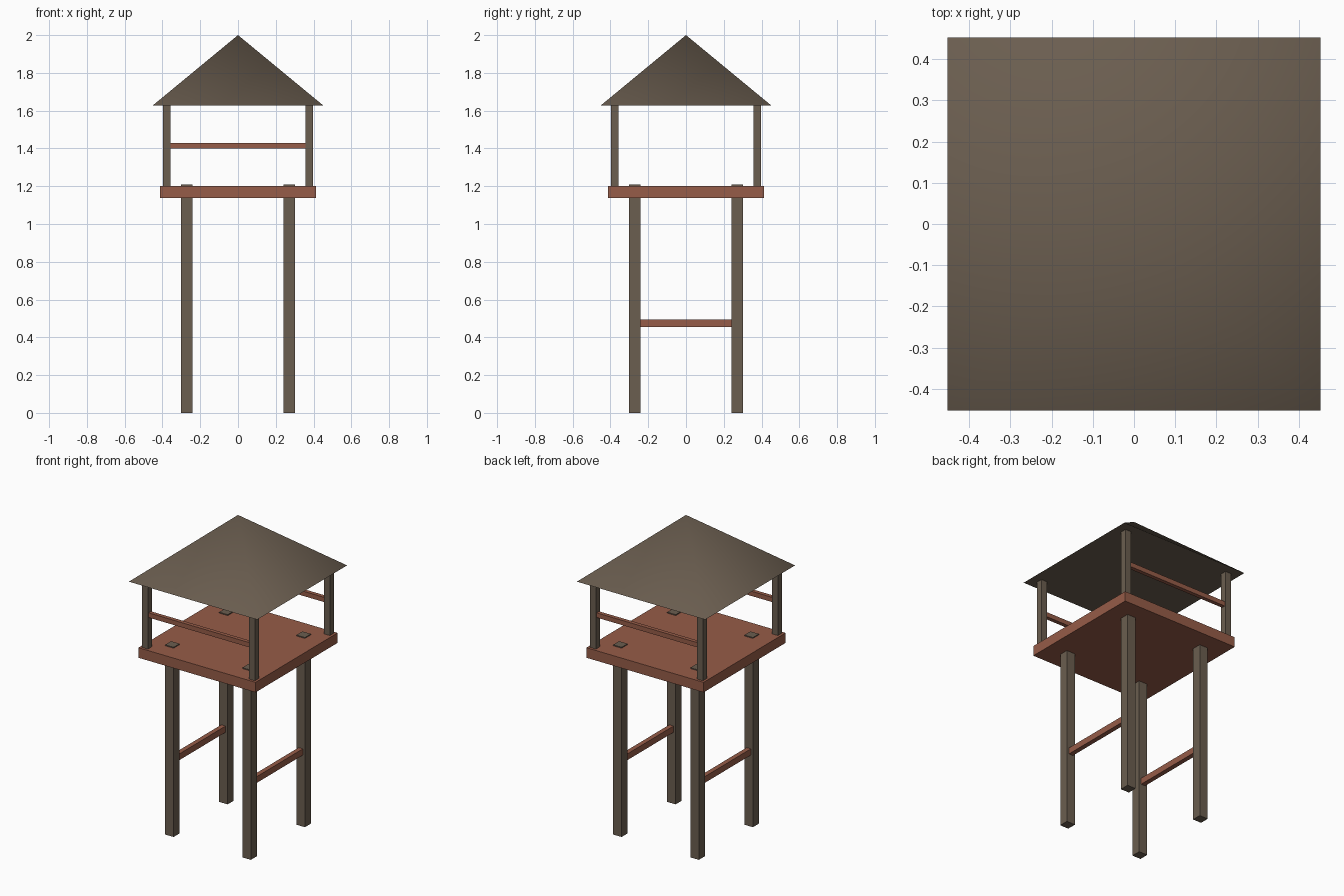
import bpy, bmesh, math

if "Cube" in bpy.data.objects:
    bpy.data.objects.remove(bpy.data.objects["Cube"])


def material(name, rgb):
    m = bpy.data.materials.new(name)
    m.diffuse_color = (*rgb, 1.0)
    m.use_nodes = True
    m.node_tree.nodes["Principled BSDF"].inputs["Base Color"].default_value = m.diffuse_color
    return m


GREY_WOOD = material("weathered grey wood", (0.147, 0.112, 0.080))
RED_WOOD = material("reddish wood", (0.305, 0.107, 0.065))


def finish(name, bm, mat):
    mesh = bpy.data.meshes.new(name)
    bmesh.ops.recalc_face_normals(bm, faces=bm.faces)
    bm.to_mesh(mesh)
    bm.free()
    mesh.materials.append(mat)
    ob = bpy.data.objects.new(name, mesh)
    bpy.context.collection.objects.link(ob)
    return ob


def box(name, center, size, mat):
    bm = bmesh.new()
    bmesh.ops.create_cube(bm, size=1.0)
    bmesh.ops.scale(bm, vec=size, verts=bm.verts)
    bmesh.ops.translate(bm, vec=center, verts=bm.verts)
    return finish(name, bm, mat)


LEG, POST = 0.272, 0.377   # offsets of legs and roof posts from the centre

# Platform
box("platform", (0, 0, 1.17), (0.825, 0.825, 0.064), RED_WOOD)

# Legs (poking slightly through the platform) and roof posts
for sx, side in ((-1, "left"), (1, "right")):
    for sy, end in ((-1, "front"), (1, "back")):
        box(f"{end}_{side}_leg", (sx * LEG, sy * LEG, 0.604),
            (0.06, 0.06, 1.208), GREY_WOOD)
        box(f"{end}_{side}_post", (sx * POST, sy * POST, 1.415),
            (0.04, 0.04, 0.43), GREY_WOOD)

# Leg braces on the left and right sides
for s, side in ((-1, "left"), (1, "right")):
    box(f"{side}_brace", (s * LEG, 0, 0.475), (0.03, 2 * LEG - 0.05, 0.04), RED_WOOD)

# Hand rails at front and back
for s, end in ((-1, "front"), (1, "back")):
    box(f"{end}_rail", (0, s * POST, 1.415), (2 * POST - 0.03, 0.025, 0.03), RED_WOOD)

# Four-sided pyramid roof, smooth over the hips with a sharp eave
bm = bmesh.new()
bmesh.ops.create_cone(bm, cap_ends=True, segments=4, radius1=0.452 * math.sqrt(2),
                      radius2=0, depth=0.373)
bmesh.ops.remove_doubles(bm, verts=bm.verts, dist=0.0001)
# turn the square so its edges follow the axes
first = bm.verts[:][0].co
if min(abs(first.x), abs(first.y)) < 0.01:
    for v in bm.verts:
        x, y = v.co.x, v.co.y
        v.co.x, v.co.y = (x - y) * math.sqrt(0.5), (x + y) * math.sqrt(0.5)
bmesh.ops.translate(bm, vec=(0, 0, 2.0 - 0.373 / 2), verts=bm.verts)
roof = finish("roof", bm, GREY_WOOD)
bpy.ops.object.select_all(action='DESELECT')
roof.select_set(True)
bpy.context.view_layer.objects.active = roof
bpy.ops.object.shade_smooth_by_angle(angle=math.radians(65))
